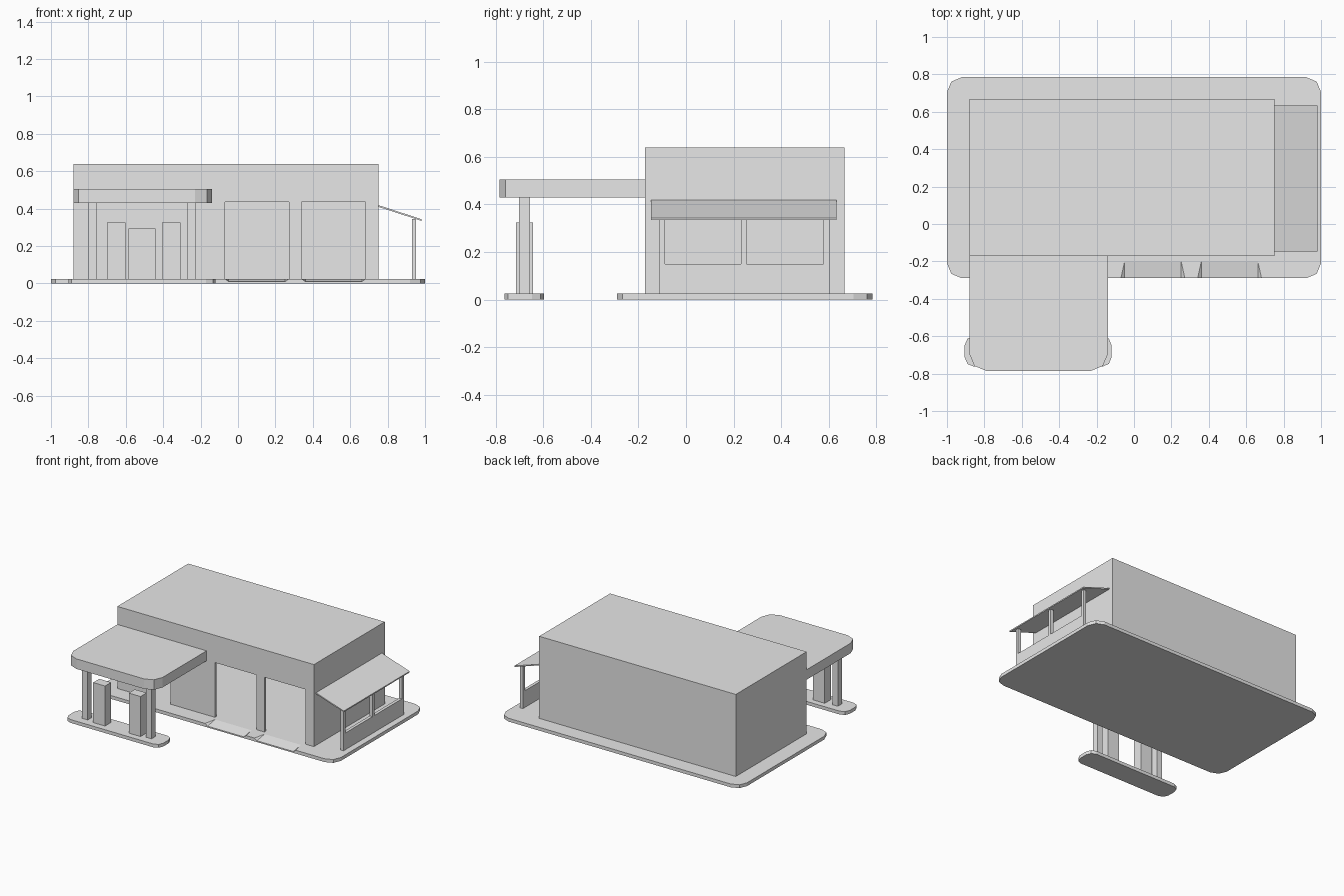
import bpy, bmesh, math
from mathutils import Vector

cube = bpy.data.objects.get("Cube")
if cube:
    bpy.data.objects.remove(cube, do_unlink=True)

grey = bpy.data.materials.new("light_grey")
grey.use_nodes = True
grey.diffuse_color = (0.8, 0.8, 0.8, 1)
grey.node_tree.nodes["Principled BSDF"].inputs["Base Color"].default_value = (0.8, 0.8, 0.8, 1)


def finish(name, bm):
    bmesh.ops.recalc_face_normals(bm, faces=bm.faces)
    mesh = bpy.data.meshes.new(name)
    bm.to_mesh(mesh)
    bm.free()
    mesh.materials.append(grey)
    obj = bpy.data.objects.new(name, mesh)
    bpy.context.scene.collection.objects.link(obj)
    return obj


def hull(name, points):
    """Convex solid around a few points."""
    bm = bmesh.new()
    for p in points:
        bm.verts.new(p)
    bmesh.ops.convex_hull(bm, input=bm.verts[:])
    bmesh.ops.dissolve_limit(bm, angle_limit=0.001, verts=bm.verts[:], edges=bm.edges[:])
    return finish(name, bm)


def box(name, xs, ys, zs):
    return hull(name, [(x, y, z) for x in xs for y in ys for z in zs])


def slab(name, xs, ys, zs, radius, front_only=False):
    """Flat plate with two-sided clipped vertical corners."""
    bm = bmesh.new()
    bmesh.ops.create_cube(bm, size=1)
    for v in bm.verts:
        v.co = Vector([a[0] if c < 0 else a[1] for a, c in zip((xs, ys, zs), v.co)])
    corners = [e for e in bm.edges
               if abs(e.verts[0].co.z - e.verts[1].co.z) > 0.001
               and (not front_only or e.verts[0].co.y < sum(ys) / 2)]
    bmesh.ops.bevel(bm, geom=corners, offset=radius, segments=2, profile=0.5, affect='EDGES')
    return finish(name, bm)


def cut(target, cutter):
    cutter.hide_render = True
    mod = target.modifiers.new("cut", 'BOOLEAN')
    mod.operation = 'DIFFERENCE'
    mod.solver = 'EXACT'
    mod.object = cutter
    bpy.context.view_layer.objects.active = target
    bpy.ops.object.modifier_apply(modifier=mod.name)
    bpy.data.objects.remove(cutter, do_unlink=True)


GROUND = 0.025
garage_doors = [(-0.07, 0.272), (0.34, 0.682)]

# Pavement with a sloped, flared ramp before each garage door
pavement = slab("pavement", (-1, 1), (-0.29, 0.785), (0, GROUND), 0.08)
for x0, x1 in garage_doors:
    pts = []
    for outer, side in ((x0, 1), (x1, -1)):
        inner, flare = outer + 0.02 * side, outer - 0.02 * side
        pts += [(inner, -0.2, z) for z in (GROUND, 0.06)]
        pts += [(flare, -0.38, z) for z in (GROUND, 0.06)]
        pts.append((inner, -0.38, -0.005))
    cut(pavement, hull("ramp_cutter", pts))

# Hollow main building with open doorways
building = box("building", (-0.88, 0.75), (-0.172, 0.667), (GROUND, 0.64))
cut(building, box("room_cutter", (-0.86, 0.73), (-0.152, 0.647), (-0.1, 0.62)))
for door, top in [(d, 0.435) for d in garage_doors] + [((-0.585, -0.44), 0.29)]:
    cut(building, box("door_cutter", door, (-0.25, -0.1), (-0.1, top)))

# Front canopy on its island, with posts and pumps
slab("canopy", (-0.88, -0.14), (-0.785, -0.172), (0.43, 0.505), 0.09, front_only=True)
slab("pump_island", (-0.905, -0.12), (-0.763, -0.598), (0, GROUND), 0.05)
for side, px, qx in (("right", -0.8, -0.7), ("left", -0.27, -0.405)):
    box(side + "_canopy_post", (px, px + 0.045), (-0.702, -0.655), (GROUND, 0.43))
    box(side + "_pump", (qx, qx + 0.098), (-0.715, -0.643), (GROUND, 0.325))

# Side porch: sloped awning, three posts and a low wall
hull("awning", [(x, y, z + t) for x, z in ((0.75, 0.41), (0.98, 0.335))
                for y in (-0.147, 0.633) for t in (0, 0.009)])
for name, y in (("front", -0.113), ("middle", 0.231), ("back", 0.579)):
    box(name + "_porch_post", (0.93, 0.953), (y, y + 0.024), (GROUND, 0.345))
box("porch_wall", (0.93, 0.953), (-0.089, 0.579), (GROUND, 0.15))
